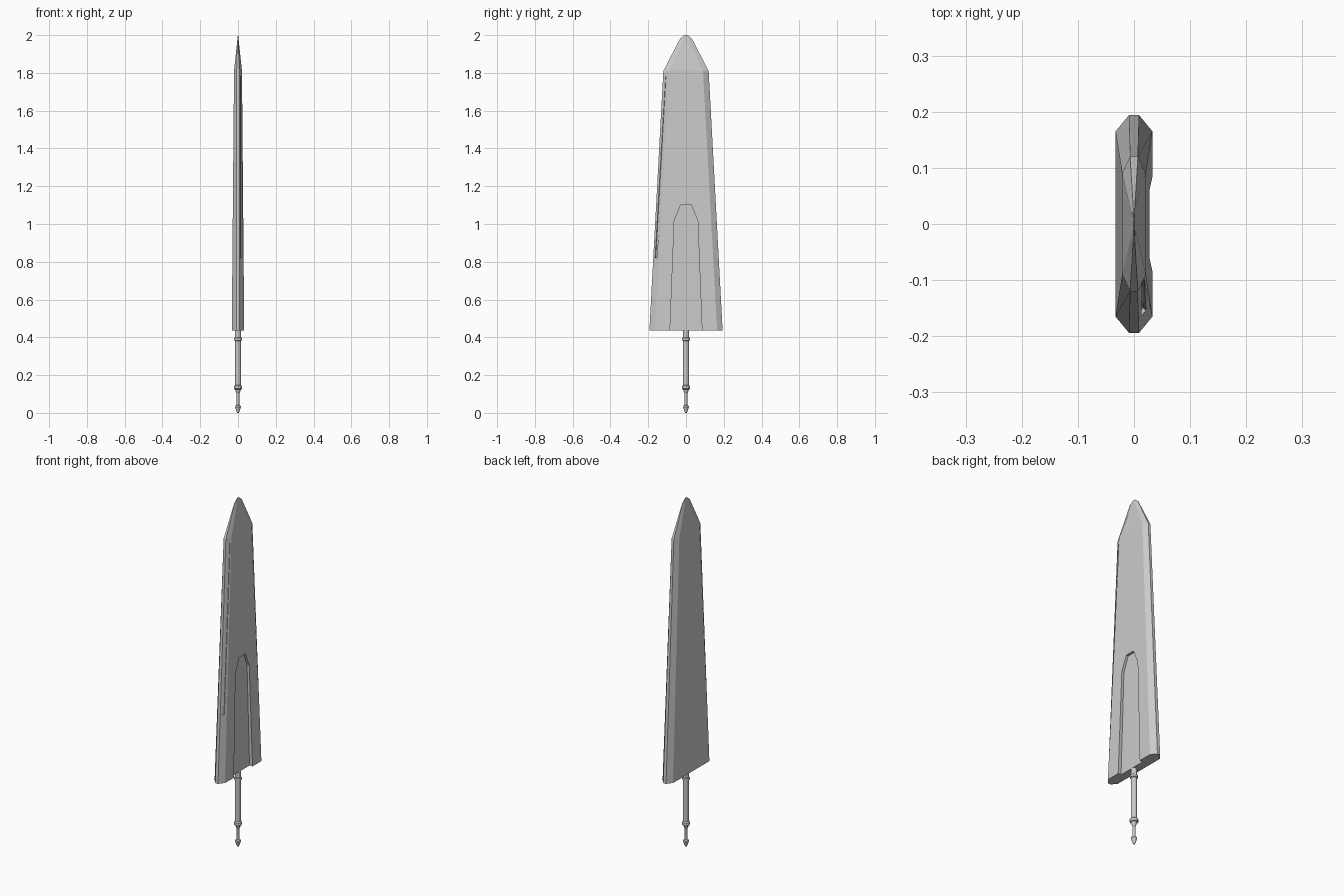
import bpy, bmesh
from math import cos, sin, tau
from mathutils import Vector

if "Cube" in bpy.data.objects:
    bpy.data.objects.remove(bpy.data.objects["Cube"])


def loft(name, rings):
    """Skin a list of equal-length rings and cap both ends."""
    bm = bmesh.new()
    loops = [[bm.verts.new(p) for p in ring] for ring in rings]
    n = len(loops[0])
    for a, b in zip(loops, loops[1:]):
        for i in range(n):
            j = (i + 1) % n
            bm.faces.new((a[i], a[j], b[j], b[i]))
    bm.faces.new(loops[0][::-1])
    bm.faces.new(loops[-1])
    bmesh.ops.recalc_face_normals(bm, faces=bm.faces)
    mesh = bpy.data.meshes.new(name)
    bm.to_mesh(mesh)
    bm.free()
    ob = bpy.data.objects.new(name, mesh)
    bpy.context.collection.objects.link(ob)
    return ob


def section(z, edge_y, edge_x, flat_y, flat_x):
    """Eight-sided blade section: two wide flats, four bevels, two narrow edges."""
    q = [(flat_x, flat_y), (edge_x, edge_y)]
    pts = q + [(-x, y) for x, y in q[::-1]]
    pts += [(-x, -y) for x, y in pts]
    return [(x, y, z) for x, y in pts]


def carve(target, cutter):
    mod = target.modifiers.new("carve", 'BOOLEAN')
    mod.operation = 'DIFFERENCE'
    mod.solver = 'EXACT'
    mod.object = cutter
    bpy.context.view_layer.objects.active = target
    bpy.ops.object.modifier_apply(modifier=mod.name)
    bpy.data.objects.remove(cutter)


# Blade: tapered body with a faceted tip
BASE, SHOULDER = 0.435, 1.81
blade = loft("blade", [
    section(BASE, 0.194, 0.009, 0.165, 0.033),
    section(SHOULDER, 0.12, 0.007, 0.09, 0.021),
    section(1.98, 0.032, 0.0015, 0.012, 0.003),
    section(2.0, 0.008, 0.0004, 0.003, 0.0008),
])

# Sunken panel on the +x flat, open at the blade base
half = [(0.086, 0.40), (0.062, 1.02), (0.028, 1.10)]
outline = half + [(-y, z) for y, z in half[::-1]]
carve(blade, loft("panel_cutter", [[(x, y, z) for y, z in outline] for x in (0.014, 0.06)]))


# Groove along the front bevel on the +x side
def groove(z, low, high, depth):
    t = (z - BASE) / (SHOULDER - BASE)
    edge = Vector((0.009 - 0.002 * t, -0.194 + 0.074 * t, z))
    ridge = Vector((0.033 - 0.012 * t, -0.165 + 0.075 * t, z))
    span = ridge - edge
    out = Vector((span.y, -span.x, 0)).normalized()
    a, b = edge + span * low, edge + span * high
    return [a - out * depth, b - out * depth, b + out * 0.02, a + out * 0.02]


carve(blade, loft("groove_cutter", [groove(0.82, 0.3, 0.65, 0.008),
                                    groove(1.78, 0.45, 0.8, 0.004)]))

# Handle: turned grip with two collars, a thin neck and a pointed pommel
profile = [(0.004, 0.0), (0.007, 0.005), (0.016, 0.032), (0.014, 0.038), (0.007, 0.042),
           (0.007, 0.10), (0.016, 0.124), (0.022, 0.128), (0.022, 0.142), (0.015, 0.147),
           (0.015, 0.381), (0.020, 0.384), (0.020, 0.397), (0.015, 0.40), (0.015, 0.45)]
SIDES = 12
loft("handle", [[(r * cos(tau * i / SIDES), r * sin(tau * i / SIDES), z)
                 for i in range(SIDES)] for r, z in profile])
